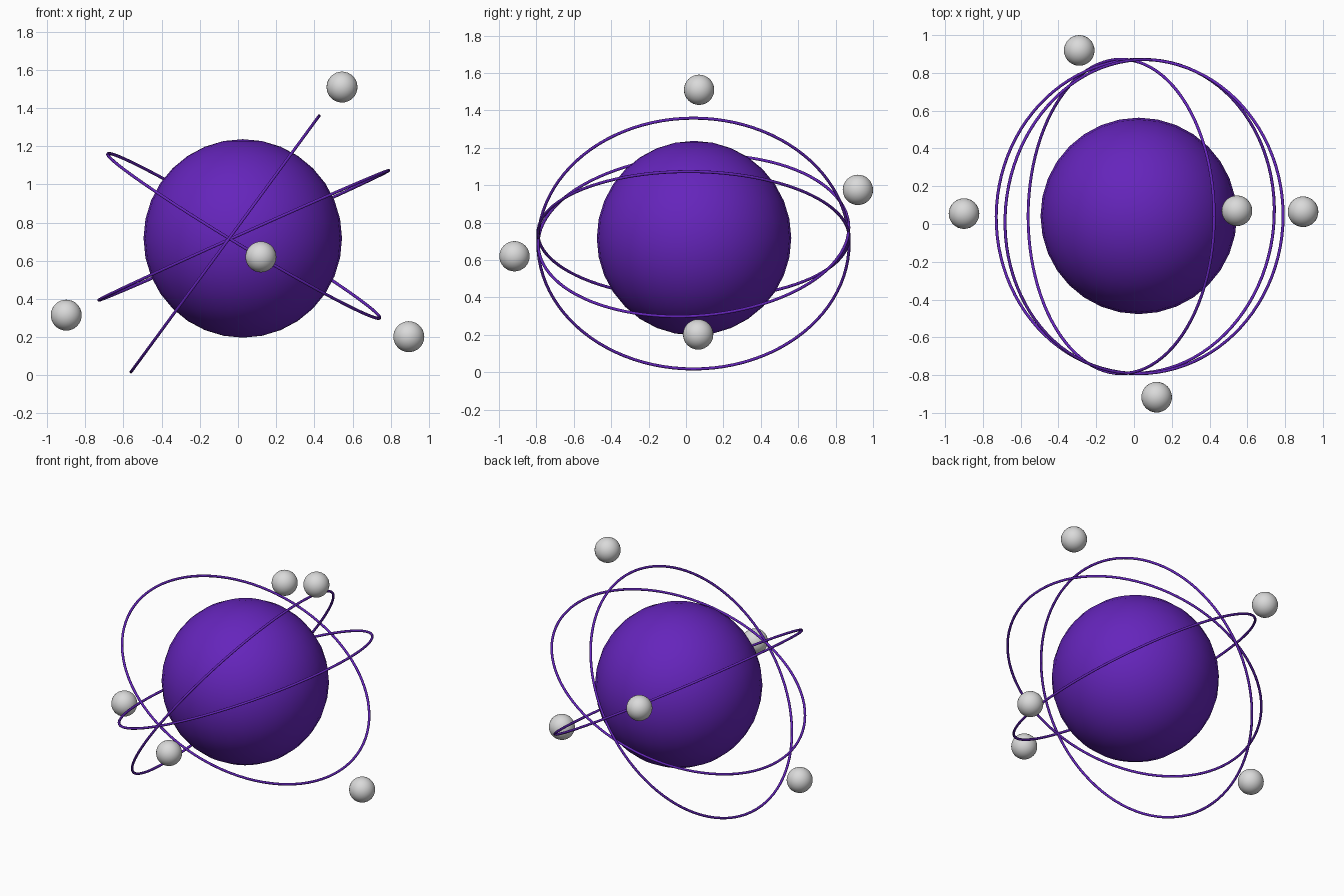
import bpy
import math
from mathutils import Matrix, Vector

cube = bpy.data.objects.get("Cube")
if cube:
    bpy.data.objects.remove(cube, do_unlink=True)


def make_material(name, rgb):
    mat = bpy.data.materials.new(name)
    mat.use_nodes = True
    mat.diffuse_color = (*rgb, 1)
    mat.node_tree.nodes["Principled BSDF"].inputs["Base Color"].default_value = (*rgb, 1)
    return mat


purple = make_material("purple", (0.13, 0.018, 0.5))
pale_grey = make_material("pale grey", (0.7, 0.7, 0.7))


def finish(name, mat):
    obj = bpy.context.object
    obj.name = name
    obj.data.materials.append(mat)
    bpy.ops.object.shade_smooth()
    return obj


def ball(name, centre, radius, mat):
    bpy.ops.mesh.primitive_uv_sphere_add(
        segments=32, ring_count=16, radius=radius, location=centre)
    return finish(name, mat)


def orbit(name, centre, slope, lean):
    """Thin ring: slope tilts it about y, lean raises its back edge."""
    bpy.ops.mesh.primitive_torus_add(
        major_segments=96, minor_segments=10, major_radius=0.832, minor_radius=0.008)
    obj = finish(name, purple)
    obj.matrix_world = (Matrix.Translation(Vector(centre))
                        @ Matrix.Rotation(-math.radians(slope), 4, 'Y')
                        @ Matrix.Rotation(math.radians(lean), 4, 'X'))


# Central body
ball("nucleus", (0.025, 0.043, 0.717), 0.52, purple)

# Orbit rings
orbit("steep_orbit", (-0.068, 0.04, 0.688), 53.7, 0)
orbit("rising_orbit", (0.03, 0.04, 0.733), 24.1, -0.8)
orbit("falling_orbit", (0.03, 0.04, 0.73), -31.1, 3.5)

# Small satellites
satellites = {
    "top_satellite": (0.545, 0.07, 1.51),
    "front_satellite": (0.12, -0.917, 0.62),
    "right_satellite": (-0.9, 0.055, 0.315),
    "left_satellite": (0.895, 0.065, 0.202),
    "back_satellite": (-0.29, 0.919, 0.975),
}
for name, centre in satellites.items():
    ball(name, centre, 0.081, pale_grey)
